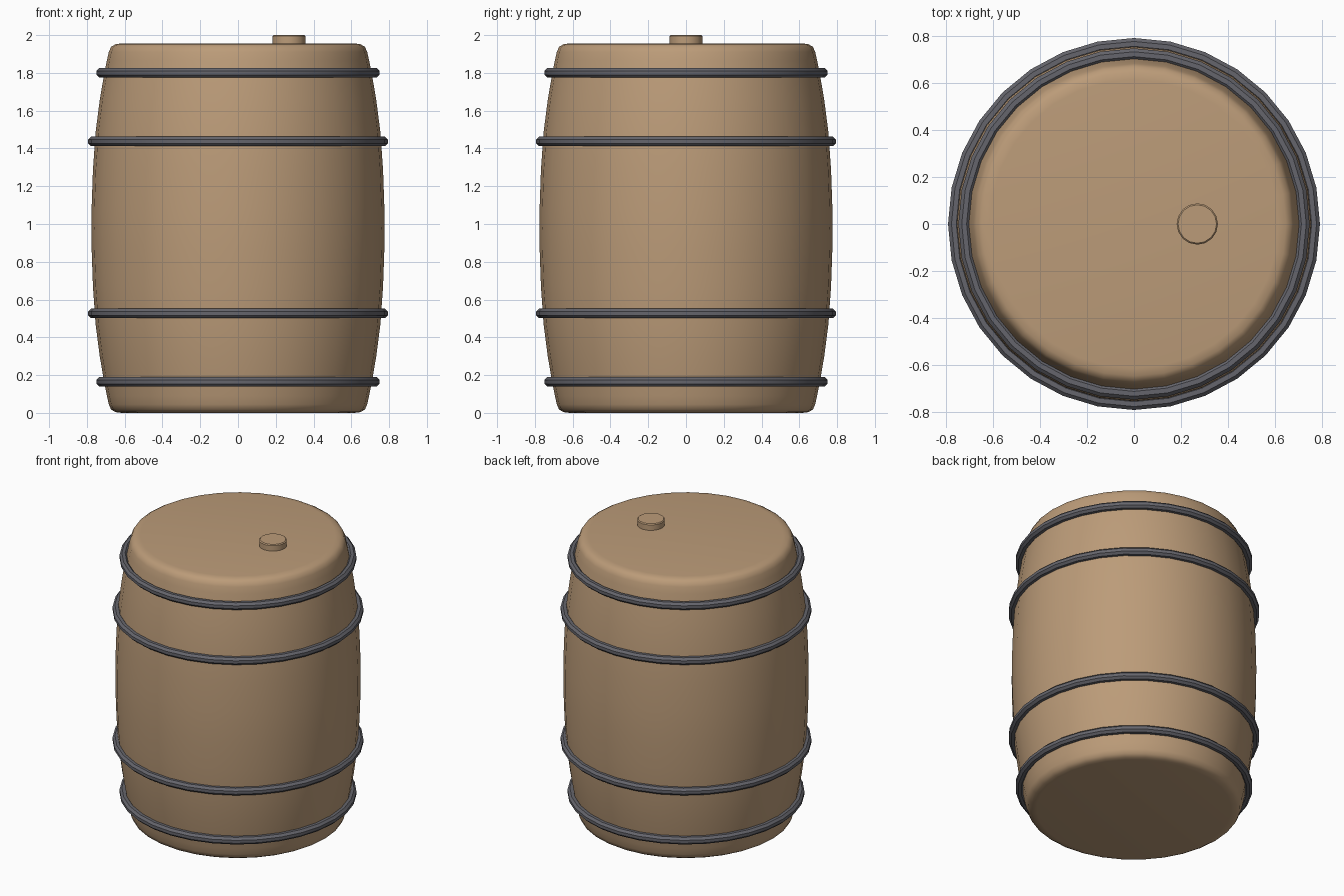
import bpy, bmesh, math

if "Cube" in bpy.data.objects:
    bpy.data.objects.remove(bpy.data.objects["Cube"])

SIDES = 32
MID = 0.978  # half height of the barrel body


def material(name, rgb):
    m = bpy.data.materials.new(name)
    m.diffuse_color = (*rgb, 1)
    m.use_nodes = True
    m.node_tree.nodes["Principled BSDF"].inputs["Base Color"].default_value = m.diffuse_color
    return m


wood = material("tan wood", (0.50, 0.33, 0.19))
iron = material("dark iron", (0.13, 0.13, 0.15))


def lathe(name, profile, mat, sides=SIDES, closed=False, centre=(0, 0), angle=30):
    """Revolve (radius, z) points; cap the ends, or close the loop into a ring."""
    bm = bmesh.new()
    rings = []
    for r, z in profile:
        rings.append([bm.verts.new((centre[0] + r * math.cos(2 * math.pi * i / sides),
                                    centre[1] + r * math.sin(2 * math.pi * i / sides), z))
                      for i in range(sides)])
    pairs = list(zip(rings, rings[1:]))
    if closed:
        pairs.append((rings[-1], rings[0]))
    for a, b in pairs:
        for i in range(sides):
            j = (i + 1) % sides
            bm.faces.new((a[i], a[j], b[j], b[i]))
    if not closed:
        bm.faces.new(rings[0][::-1])
        bm.faces.new(rings[-1])
    bmesh.ops.recalc_face_normals(bm, faces=bm.faces)
    mesh = bpy.data.meshes.new(name)
    bm.to_mesh(mesh)
    bm.free()
    mesh.materials.append(mat)
    ob = bpy.data.objects.new(name, mesh)
    bpy.context.collection.objects.link(ob)
    bpy.ops.object.select_all(action='DESELECT')
    ob.select_set(True)
    bpy.context.view_layer.objects.active = ob
    bpy.ops.object.shade_smooth_by_angle(angle=math.radians(angle))
    return ob


# Bulging body with rounded rims, mirrored about its middle
lower = [(0.615, 0), (0.648, 0.004), (0.672, 0.018), (0.684, 0.045), (0.694, 0.09),
         (0.710, 0.17), (0.732, 0.30), (0.754, 0.47), (0.768, 0.67), (0.775, 0.87)]
upper = [(r, 2 * MID - z) for r, z in reversed(lower)]
lathe("barrel_body", lower + [(0.776, MID)] + upper, wood, angle=45)

# Iron hoops with an octagonal section
for side in (-1, 1):
    for label, offset, radius in (("inner", 0.455, 0.768), ("outer", 0.818, 0.724)):
        z = MID + 0.004 + side * offset
        section = [(radius + 0.027 * math.cos(math.pi * (k + 0.5) / 4),
                    z + 0.027 * math.sin(math.pi * (k + 0.5) / 4)) for k in range(8)]
        lathe(f"{label}_hoop_{'top' if side > 0 else 'bottom'}", section, iron, closed=True)

# Bung on the lid
lathe("bung", [(0.088, 1.94), (0.088, 1.994), (0.082, 2.0)], wood, sides=16, centre=(0.27, 0))
